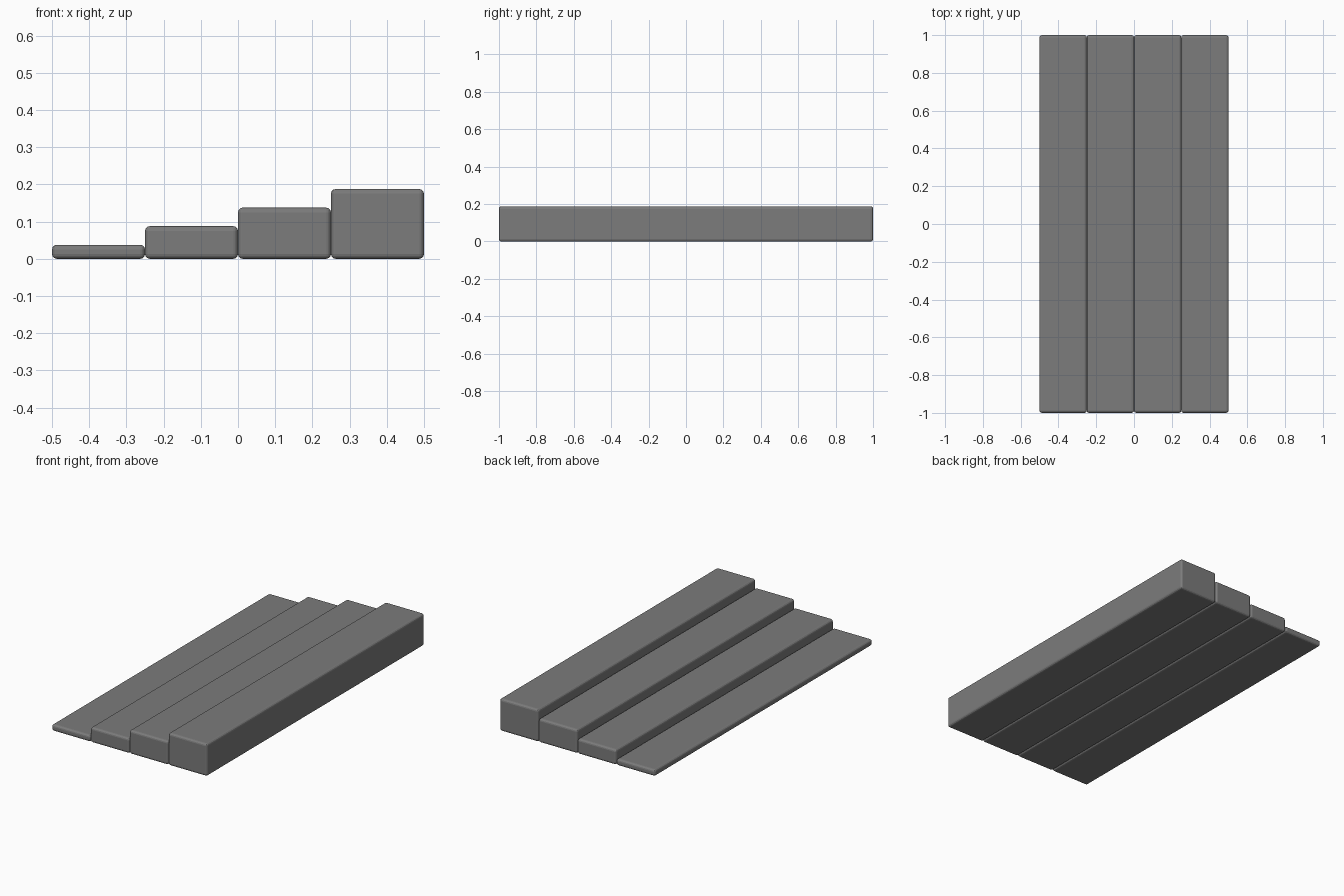
import bpy

if "Cube" in bpy.data.objects:
    bpy.data.objects.remove(bpy.data.objects["Cube"])

STEPS = 4
WIDTH = 0.25
LENGTH = 2.0
BEVEL = 0.0125

# Dark rubber-like grey
dark = bpy.data.materials.new("dark_grey")
dark.diffuse_color = (0.2, 0.2, 0.2, 1)
dark.use_nodes = True
dark.node_tree.nodes["Principled BSDF"].inputs["Base Color"].default_value = dark.diffuse_color


def make_step(index):
    """One full-length rounded block, each taller than the last."""
    height = 0.0375 + 0.05 * index
    x = -0.5 + WIDTH * (index + 0.5)
    bpy.ops.mesh.primitive_cube_add(size=1, location=(x, 0, height / 2))
    step = bpy.context.object
    step.name = f"ramp_step_{index + 1}"
    step.scale = (WIDTH, LENGTH, height)
    bpy.ops.object.transform_apply(location=False, rotation=False, scale=True)
    step.data.materials.append(dark)
    # Narrow rounding on every edge
    bevel = step.modifiers.new("edge_rounding", "BEVEL")
    bevel.width = BEVEL
    bevel.segments = 3


# Four steps rising from left to right
for i in range(STEPS):
    make_step(i)
